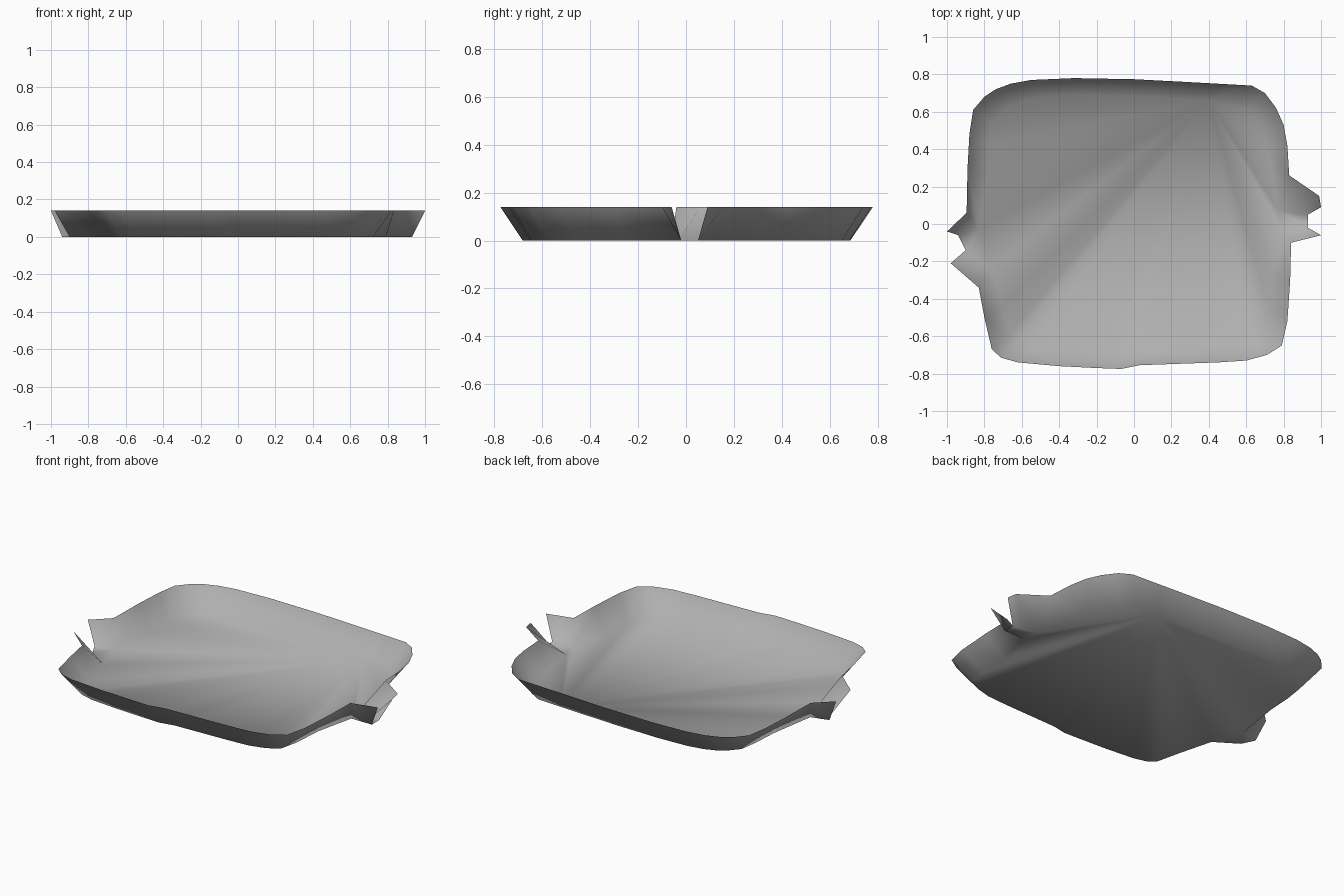
import bpy, bmesh

if "Cube" in bpy.data.objects:
    bpy.data.objects.remove(bpy.data.objects["Cube"])

RIM_Z, INSET = 0.14, 0.88

# Rim outlines (counter-clockwise), split by the two open pouring spouts
back_rim = [(1.0, .09), (.99, .15), (.83, .26), (.82, .42), (.80, .53), (.76, .62),
            (.70, .70), (.63, .74), (.45, .75), (.25, .761), (0, .774), (-.32, .78),
            (-.55, .77), (-.66, .75), (-.74, .72), (-.80, .68), (-.86, .61),
            (-.88, .48), (-.89, .30), (-.895, .06), (-1.0, -.04)]
front_rim = [(-.98, -.21), (-.83, -.34), (-.80, -.50), (-.76, -.67), (-.71, -.715),
             (-.62, -.74), (-.40, -.76), (-.20, -.77), (-.07, -.775), (.03, -.755),
             (.45, -.74), (.60, -.73), (.71, -.70), (.79, -.65), (.82, -.52),
             (.835, -.30), (.84, -.10), (1.0, -.06)]

# Floor positions near the spouts, where the wall pinches inward
spout_floor = {(1.0, .09): (.93, .05), (.99, .15): (.87, .055), (.83, .26): (.77, .075),
               (-.895, .06): (-.83, -.03), (-1.0, -.04): (-.94, -.06),
               (-.98, -.21): (-.90, -.14), (-.83, -.34): (-.76, -.23),
               (.84, -.10): (.79, -.02), (1.0, -.06): (.93, -.02)}

bm = bmesh.new()


def add_wall(rim):
    """Sloped wall strip; returns its floor vertices."""
    top = [bm.verts.new((x, y, RIM_Z)) for x, y in rim]
    low = []
    for x, y in rim:
        fx, fy = spout_floor.get((x, y), (x * INSET, y * INSET))
        low.append(bm.verts.new((fx, fy, 0)))
    for i in range(len(rim) - 1):
        bm.faces.new((low[i + 1], low[i], top[i], top[i + 1]))
    return low


back, front = add_wall(back_rim), add_wall(front_rim)

# Floors of the two spouts
bm.faces.new(front[-2:] + back[:3])
bm.faces.new(back[-2:] + front[:2])

# Main floor, fanned from one point on the back edge
apex = 8
loop = back[apex + 1:-1] + front[1:-1] + back[2:apex]
for a, b in zip(loop, loop[1:]):
    bm.faces.new((back[apex], a, b))

for f in bm.faces:
    f.smooth = True

mesh = bpy.data.meshes.new("shallow_tray")
bm.to_mesh(mesh)
bm.free()
tray = bpy.data.objects.new("shallow_tray", mesh)
bpy.context.collection.objects.link(tray)

# Dark grey finish
grey = bpy.data.materials.new("dark_grey")
grey.diffuse_color = (0.43, 0.43, 0.43, 1)
grey.use_nodes = True
grey.node_tree.nodes["Principled BSDF"].inputs["Base Color"].default_value = grey.diffuse_color
mesh.materials.append(grey)
